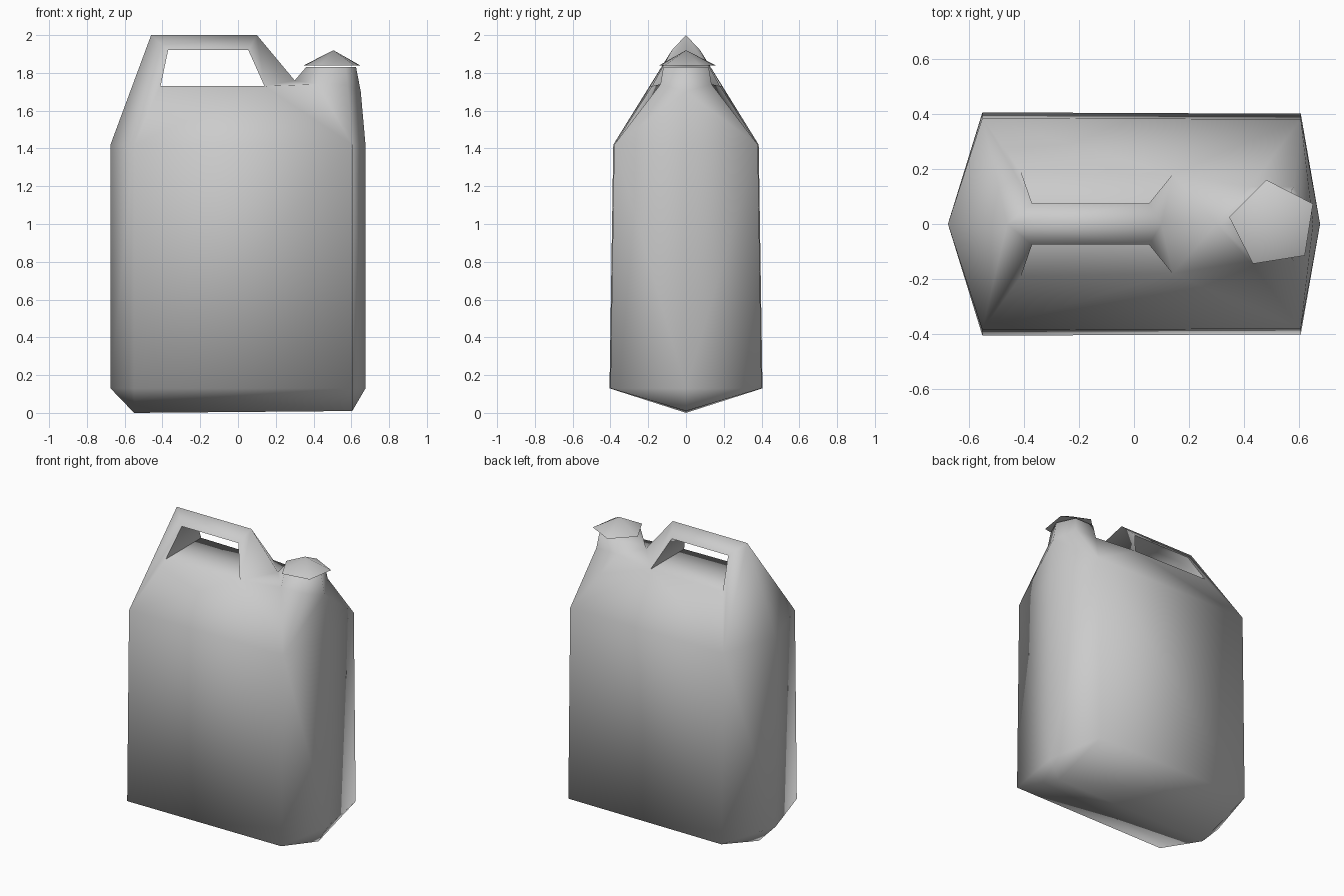
import bpy
import bmesh
import math

cube = bpy.data.objects.get("Cube")
if cube:
    bpy.data.objects.remove(cube, do_unlink=True)

GREY = (0.6, 0.6, 0.6, 1.0)
plastic = bpy.data.materials.new("grey_plastic")
plastic.use_nodes = True
plastic.diffuse_color = GREY
plastic.node_tree.nodes["Principled BSDF"].inputs["Base Color"].default_value = GREY


def finish(bm, name, angle):
    """Weld, orient, and turn a bmesh into a shaded object."""
    bmesh.ops.remove_doubles(bm, verts=bm.verts, dist=0.0005)
    bmesh.ops.recalc_face_normals(bm, faces=bm.faces)
    mesh = bpy.data.meshes.new(name)
    bm.to_mesh(mesh)
    bm.free()
    mesh.materials.append(plastic)
    obj = bpy.data.objects.new(name, mesh)
    bpy.context.collection.objects.link(obj)
    bpy.ops.object.select_all(action="DESELECT")
    obj.select_set(True)
    bpy.context.view_layer.objects.active = obj
    bpy.ops.object.shade_smooth_by_angle(angle=math.radians(angle))
    return obj


# Control points for one half of the can; the other half is mirrored across y
LOW, SHOULDER, DECK, GRIP, TOP, RIM = 0.13, 1.42, 1.73, 1.92, 2.0, 1.83
points = {
    # keel along the bottom
    "keel_a": (-0.55, 0, 0), "keel_b": (0.605, 0, 0.01),
    # six-sided body, low ring and shoulder ring
    "low_end_a": (-0.675, 0, LOW), "low_side_a": (-0.55, 0.405, LOW),
    "low_side_b": (0.605, 0.40, LOW), "low_end_b": (0.675, 0, LOW),
    "end_a": (-0.675, 0, SHOULDER), "side_a": (-0.55, 0.385, SHOULDER),
    "side_b": (0.605, 0.38, SHOULDER), "end_b": (0.675, 0, SHOULDER),
    # handle ridge and the dip before the spout
    "ridge_a": (-0.46, 0, TOP), "ridge_b": (0.10, 0, TOP), "dip": (0.30, 0, 1.76),
    # hand opening
    "deck_a": (-0.41, 0.19, DECK), "deck_b": (0.14, 0.18, DECK),
    "grip_a": (-0.37, 0.075, GRIP), "grip_b": (0.055, 0.075, GRIP),
    "deck_mid_a": (-0.41, 0, DECK), "deck_mid_b": (0.14, 0, DECK),
    "grip_mid_a": (-0.37, 0, GRIP), "grip_mid_b": (0.055, 0, GRIP),
    # spout foot and spout rim
    "foot_in": (0.42, 0.135, 1.74), "foot_out": (0.58, 0.135, 1.74), "foot_end": (0.65, 0, 1.7),
    "rim_start": (0.36, 0, RIM), "rim_in": (0.43, 0.12, RIM),
    "rim_out": (0.57, 0.12, RIM), "rim_end": (0.625, 0, RIM),
}
faces = [
    # bottom
    "low_side_a low_side_b keel_b keel_a",
    "low_end_a low_side_a keel_a",
    "low_end_b low_side_b keel_b",
    # walls
    "low_end_a end_a side_a low_side_a",
    "low_side_a side_a side_b low_side_b",
    "low_end_b end_b side_b low_side_b",
    # sloping shoulders
    "end_a side_a ridge_a",
    "side_a side_b deck_b deck_a",
    "deck_b side_b foot_in",
    "foot_in side_b foot_out",
    "foot_out side_b foot_end",
    "foot_end side_b end_b",
    "deck_b foot_in dip",
    # handle
    "side_a ridge_a grip_a deck_a",
    "ridge_a ridge_b grip_b grip_a",
    "ridge_b dip deck_b grip_b",
    # inside of the hand opening
    "deck_a deck_b deck_mid_b deck_mid_a",
    "grip_a grip_b grip_mid_b grip_mid_a",
    "deck_a grip_a grip_mid_a deck_mid_a",
    "deck_b grip_b grip_mid_b deck_mid_b",
    # spout
    "dip rim_start rim_in foot_in",
    "foot_in rim_in rim_out foot_out",
    "foot_out rim_out rim_end foot_end",
    "rim_start rim_in rim_out rim_end",
]

# Can body with handle and spout
body = bmesh.new()
for side in (1, -1):
    verts = {key: body.verts.new((x, y * side, z)) for key, (x, y, z) in points.items()}
    for face in faces:
        body.faces.new([verts[key] for key in face.split()])
finish(body, "can_body", 85)

# Five-sided pointed cap
cap = bmesh.new()
ring = []
for i in range(5):
    a = math.radians(27 + 72 * i)
    ring.append(cap.verts.new((0.505 + 0.162 * math.cos(a), 0.162 * math.sin(a), 1.838)))
apex = cap.verts.new((0.505, 0, 1.92))
for i in range(5):
    cap.faces.new((ring[i], ring[(i + 1) % 5], apex))
cap.faces.new(ring[::-1])
finish(cap, "spout_cap", 60)
